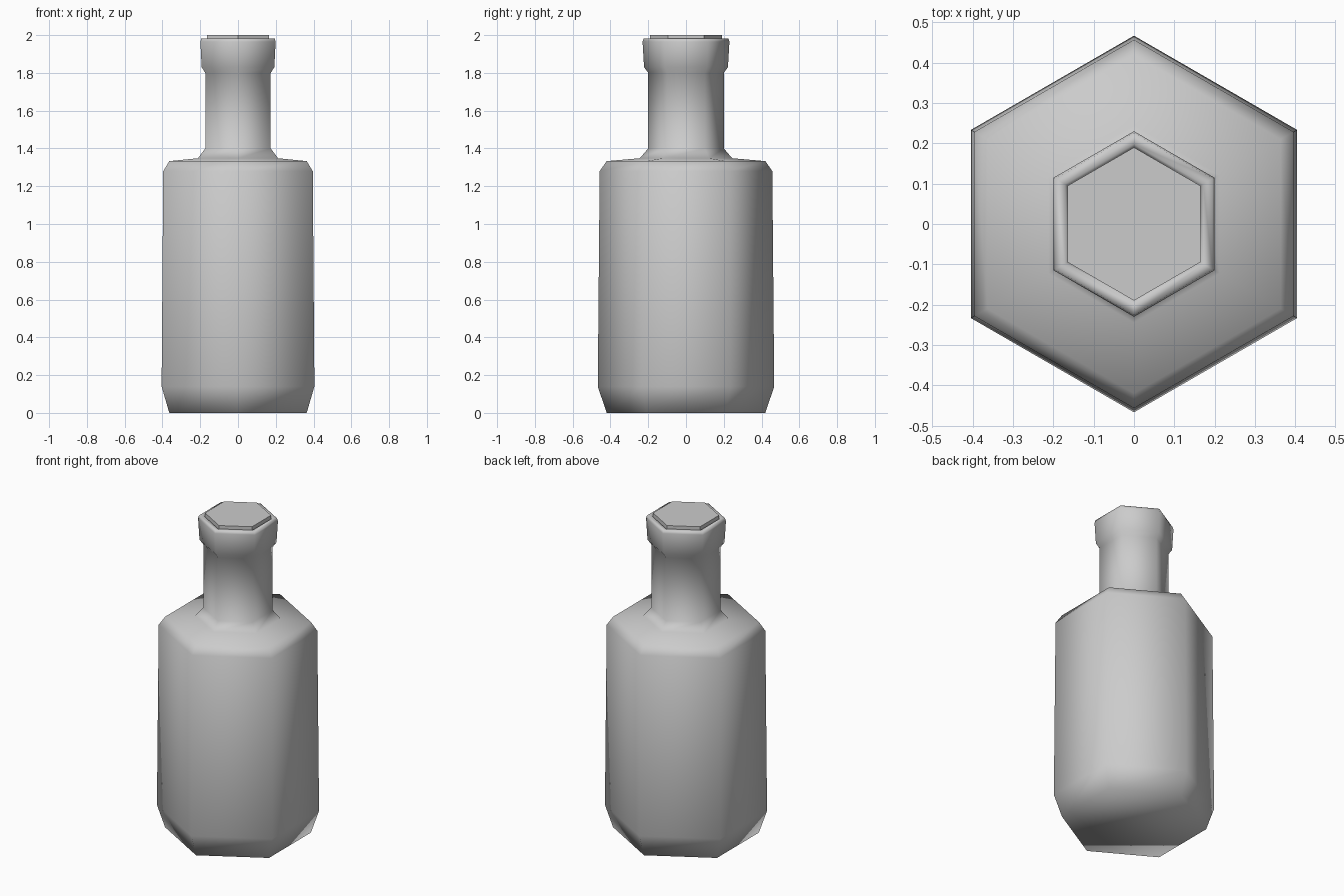
import bpy, bmesh
from math import pi, cos, sin

if "Cube" in bpy.data.objects:
    bpy.data.objects.remove(bpy.data.objects["Cube"])

SIDES = 6


def hex_lathe(name, profile, smooth, cap_top):
    """Stack six-sided rings (corner radius, height) into a shell."""
    bm = bmesh.new()
    rings = []
    for r, z in profile:
        rings.append([bm.verts.new((r * cos(pi / 2 + 2 * pi * i / SIDES),
                                    r * sin(pi / 2 + 2 * pi * i / SIDES), z))
                      for i in range(SIDES)])
    for lo, hi in zip(rings, rings[1:]):
        for i in range(SIDES):
            j = (i + 1) % SIDES
            bm.faces.new((lo[i], lo[j], hi[j], hi[i]))
    bm.faces.new(rings[0][::-1])
    if cap_top:
        bm.faces.new(rings[-1])
    for f in bm.faces:
        f.smooth = smooth
    mesh = bpy.data.meshes.new(name)
    bm.to_mesh(mesh)
    bm.free()
    obj = bpy.data.objects.new(name, mesh)
    bpy.context.collection.objects.link(obj)
    return obj


# Bottle: chamfered base, slightly tapering body, shoulder, neck and rolled lip
hex_lathe("bottle", [
    (0.42, 0.0), (0.467, 0.14), (0.457, 1.28), (0.42, 1.333),
    (0.245, 1.348), (0.2, 1.40), (0.2, 1.80),
    (0.222, 1.83), (0.23, 1.965), (0.225, 1.982),
    (0.198, 1.982), (0.188, 1.96)], True, False)

# Stopper plugging the mouth, standing just proud of the lip
hex_lathe("stopper", [(0.19, 1.90), (0.19, 2.0)], False, True)
